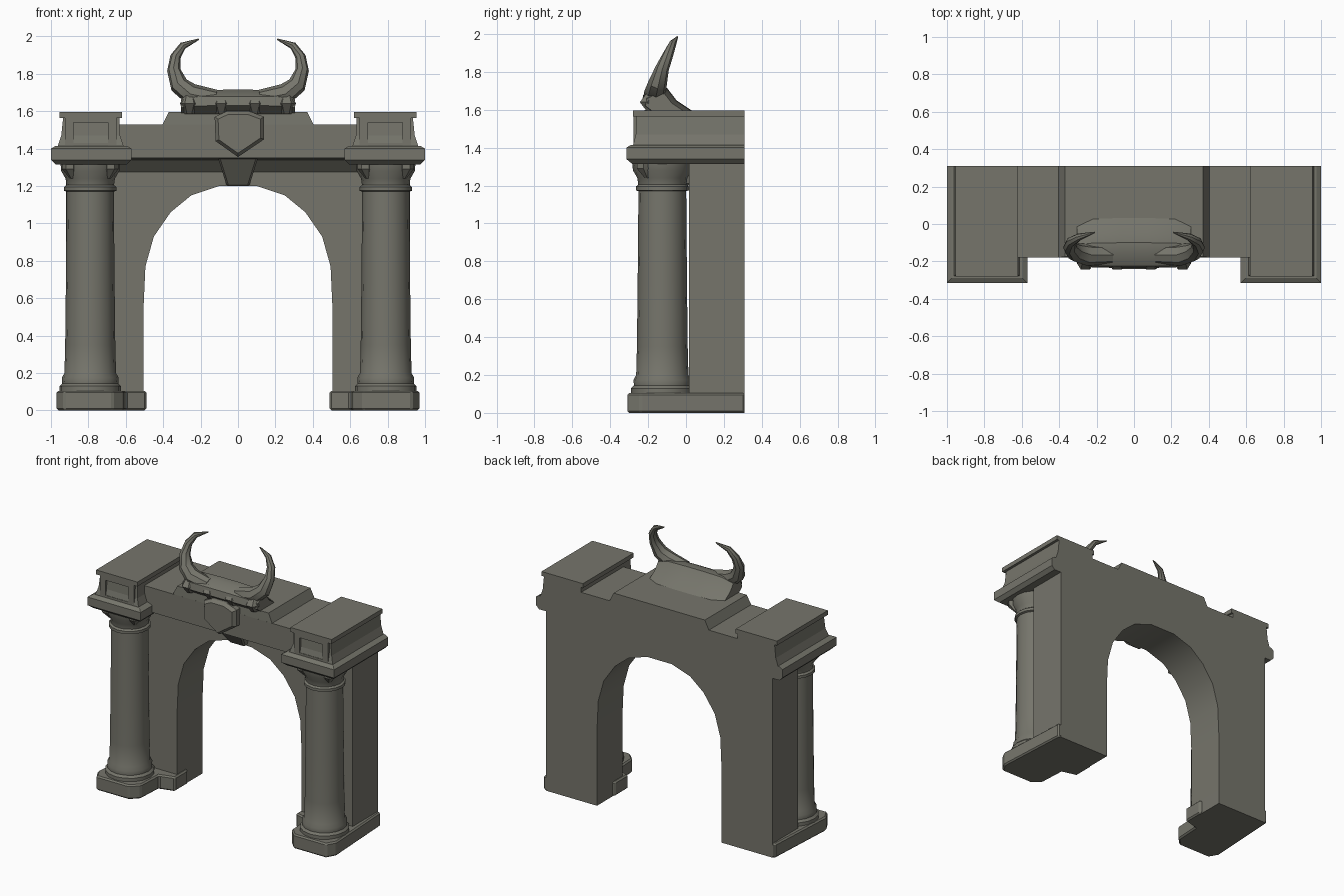
import bpy, bmesh, math
from mathutils import Vector

if "Cube" in bpy.data.objects:
    bpy.data.objects.remove(bpy.data.objects["Cube"])

stone = bpy.data.materials.new("weathered grey stone")
stone.diffuse_color = (0.18, 0.178, 0.148, 1)
stone.use_nodes = True
stone.node_tree.nodes["Principled BSDF"].inputs["Base Color"].default_value = stone.diffuse_color


def finish(name, bm, bevel=0.0, smooth=True):
    bmesh.ops.recalc_face_normals(bm, faces=bm.faces)
    me = bpy.data.meshes.new(name)
    bm.to_mesh(me)
    bm.free()
    ob = bpy.data.objects.new(name, me)
    bpy.context.collection.objects.link(ob)
    me.materials.append(stone)
    if bevel:
        m = ob.modifiers.new("worn edges", 'BEVEL')
        m.width, m.segments, m.limit_method = bevel, 1, 'ANGLE'
    if smooth:
        bpy.ops.object.select_all(action='DESELECT')
        ob.select_set(True)
        bpy.context.view_layer.objects.active = ob
        bpy.ops.object.shade_smooth_by_angle(angle=math.radians(35))
    return ob


def loft(name, rings, bevel=0.0, smooth=True):
    """Skin a list of equal-length closed rings and cap the ends."""
    bm = bmesh.new()
    vs = [[bm.verts.new(p) for p in r] for r in rings]
    n = len(vs[0])
    for a, b in zip(vs, vs[1:]):
        for i in range(n):
            j = (i + 1) % n
            bm.faces.new((a[i], a[j], b[j], b[i]))
    bm.faces.new(vs[0][::-1])
    bm.faces.new(vs[-1])
    return finish(name, bm, bevel, smooth)


def rect(x0, x1, y0, y1, z):
    return [(x0, y0, z), (x1, y0, z), (x1, y1, z), (x0, y1, z)]


def box(name, x0, x1, y0, y1, z0, z1, bevel=0.0):
    return loft(name, [rect(x0, x1, y0, y1, z0), rect(x0, x1, y0, y1, z1)], bevel, False)


def circle(cx, cy, r, z, n=16):
    return [(cx + r * math.cos(2 * math.pi * i / n),
             cy + r * math.sin(2 * math.pi * i / n), z) for i in range(n)]


# arched wall with its two piers
half = [(0.505, 0), (0.505, 0.55), (0.495, 0.77), (0.45, 0.93), (0.36, 1.06),
        (0.25, 1.15), (0.1, 1.2)]
outline = ([(0.92, 1.53), (0.92, 0)] + half +
           [(-x, z) for x, z in reversed(half)] + [(-0.92, 0), (-0.92, 1.53)])
loft("arch_wall", [[(x, y, z) for x, z in outline] for y in (0.015, 0.31)])

# lintel with a sloped underside, and the raised centre block
beam = [(-0.18, 1.35), (-0.18, 1.53), (0.31, 1.53), (0.31, 1.32), (0.02, 1.27), (-0.05, 1.34)]
loft("lintel", [[(x, y, z) for y, z in beam] for x in (-0.65, 0.65)], 0, False)
loft("raised_centre_block", [rect(-0.405, 0.405, -0.18, 0.31, 1.525),
                             rect(-0.37, 0.37, -0.175, 0.31, 1.595)], 0, False)
loft("keystone", [rect(-0.06, 0.06, -0.01, 0.1, 1.2), rect(-0.11, 0.11, -0.13, 0.1, 1.36)],
     0.01, False)

for s, side in ((-1, "left"), (1, "right")):
    cx, cy = 0.79 * s, -0.125
    # foot of column and pier
    plan = [(0.97, -0.24), (0.93, -0.31), (0.67, -0.31), (0.61, -0.25), (0.6, -0.06),
            (0.49, -0.03), (0.49, 0.12), (0.55, 0.15), (0.9, 0.31), (0.94, 0.31)]
    loft(side + "_plinth", [[(s * x, y, z) for x, y in plan] for z in (0, 0.105)], 0.01, False)
    # column with flared base, neck ring and capital
    prof = [(0.165, 0.1), (0.165, 0.13), (0.15, 0.145), (0.152, 0.175), (0.138, 0.2),
            (0.134, 0.35), (0.13, 0.7), (0.126, 1.17), (0.14, 1.175), (0.14, 1.195),
            (0.127, 1.205), (0.132, 1.24), (0.155, 1.28), (0.16, 1.33)]
    loft(side + "_column", [circle(cx, cy, r, z) for r, z in prof])
    # scroll corners under the ledge
    for dx in (-1, 1):
        px, py = cx + dx * 0.11, cy - 0.1
        loft(side + "_capital_corner",
             [circle(px - dx * 0.015, py + 0.02, 0.015, 1.24, 6),
              circle(px, py, 0.04, 1.29, 6), circle(px, py, 0.04, 1.33, 6)])
    # projecting ledge
    x0, x1 = sorted((0.57 * s, 1.0 * s))
    t = 0.025
    loft(side + "_ledge", [rect(x0 + t, x1 - t, -0.285, 0.31, 1.315),
                           rect(x0, x1, -0.315, 0.31, 1.34),
                           rect(x0, x1, -0.315, 0.31, 1.4),
                           rect(x0 + t, x1 - t, -0.29, 0.31, 1.415)], 0, False)
    # attic block, waisted, with a cap slab
    rings = []
    for o, i, y, z in ((0.965, 0.61, -0.28, 1.41), (0.945, 0.63, -0.265, 1.47),
                       (0.935, 0.635, -0.26, 1.565)):
        a, b = sorted((o * s, i * s))
        rings.append(rect(a, b, y, 0.31, z))
    loft(side + "_attic_block", rings, 0, False)
    a, b = sorted((0.955 * s, 0.62 * s))
    box(side + "_cap_slab", a, b, -0.28, 0.31, 1.565, 1.597)
    # raised frame on the front of the block
    for u0, u1, z0, z1 in ((0.88, 0.925, 1.42, 1.565), (0.65, 0.695, 1.42, 1.565),
                           (0.695, 0.88, 1.54, 1.565), (0.695, 0.88, 1.41, 1.43)):
        a, b = sorted((u0 * s, u1 * s))
        box(side + "_panel_frame", a, b, -0.278, -0.25, z0, z1)

# shield in the middle of the lintel
shield = [(-0.125, 1.57), (-0.06, 1.6), (0.06, 1.6), (0.14, 1.57), (0.14, 1.45),
          (0, 1.355), (-0.12, 1.44)]
cz = 1.49
loft("shield", [[(x * k, y, cz + (z - cz) * k) for x, z in shield]
                for k, y in ((1, -0.15), (1, -0.215), (0.85, -0.24))], 0, False)

# carved mass carrying the horns, sloping down behind
mass = [(-0.17, 1.58), (-0.235, 1.63), (-0.225, 1.68), (-0.16, 1.715), (-0.1, 1.715),
        (-0.05, 1.65), (0.04, 1.59)]
loft("horn_base", [[(x, -0.15 + (y + 0.15) * k, 1.59 + (z - 1.59) * k) for y, z in mass]
                   for x, k in ((-0.305, 0.75), (-0.22, 0.97), (-0.07, 1), (0.07, 1),
                                (0.22, 0.97), (0.305, 0.75))])
# small carved folds beneath the horns
for x in (-0.26, -0.09, 0.09, 0.26):
    loft("carved_fold", [circle(x, -0.18, 0.025, 1.585, 6), circle(x, -0.2, 0.05, 1.64, 6),
                         circle(x, -0.18, 0.03, 1.69, 6)])

# curved horns: x, y, z, radius
path = [(0.12, -0.165, 1.665, 0.05), (0.25, -0.165, 1.69, 0.058), (0.315, -0.15, 1.74, 0.05),
        (0.343, -0.125, 1.82, 0.036), (0.335, -0.095, 1.89, 0.028),
        (0.295, -0.07, 1.95, 0.02), (0.21, -0.045, 1.985, 0.004)]
for s, side in ((-1, "left"), (1, "right")):
    pts = [Vector((s * x, y, z)) for x, y, z, r in path]
    rings = []
    for k, p in enumerate(pts):
        d = (pts[min(k + 1, len(pts) - 1)] - pts[max(k - 1, 0)]).normalized()
        u = Vector((0, 1, 0)) - d * d.y
        u.normalize()
        v = d.cross(u)
        r = path[k][3]
        rings.append([p + r * (u * math.cos(i * math.pi / 4) + v * math.sin(i * math.pi / 4))
                      for i in range(8)])
    loft(side + "_horn", rings)
